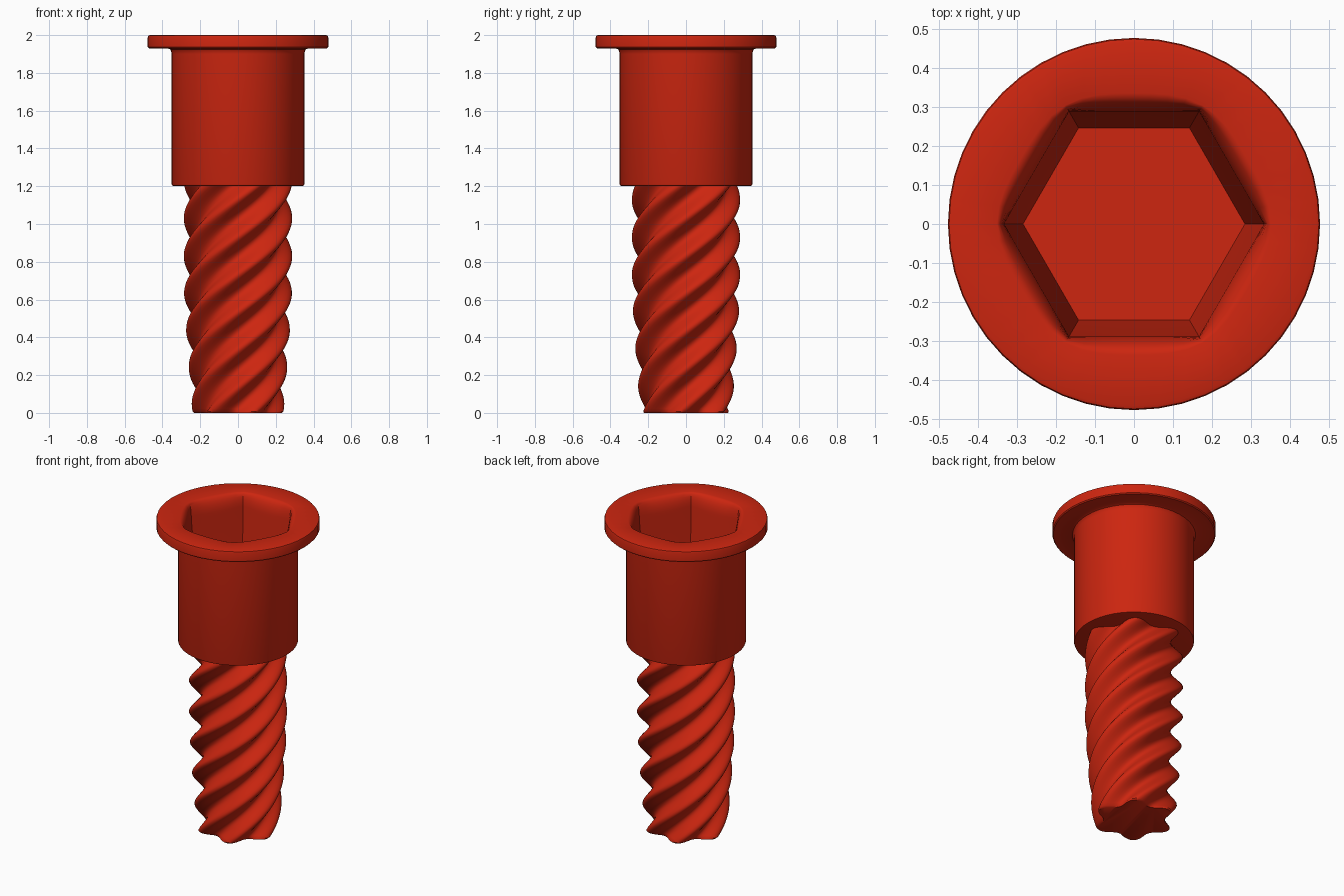
import bpy
import bmesh
from math import cos, sin, pi, radians

if "Cube" in bpy.data.objects:
    bpy.data.objects.remove(bpy.data.objects["Cube"], do_unlink=True)

red = bpy.data.materials.new("red")
red.use_nodes = True
colour = (0.61, 0.019, 0.005, 1)
red.diffuse_color = colour
red.node_tree.nodes["Principled BSDF"].inputs["Base Color"].default_value = colour


def loft(name, rings, angle):
    """Skin closed rings of points and cap both ends."""
    bm = bmesh.new()
    loops = [[bm.verts.new(p) for p in ring] for ring in rings]
    for low, high in zip(loops, loops[1:]):
        n = len(low)
        for i in range(n):
            j = (i + 1) % n
            bm.faces.new((low[i], low[j], high[j], high[i]))
    bm.faces.new(loops[0][::-1])
    bm.faces.new(loops[-1])
    bmesh.ops.recalc_face_normals(bm, faces=bm.faces)
    mesh = bpy.data.meshes.new(name)
    bm.to_mesh(mesh)
    bm.free()
    mesh.materials.append(red)
    obj = bpy.data.objects.new(name, mesh)
    bpy.context.collection.objects.link(obj)
    bpy.ops.object.select_all(action="DESELECT")
    obj.select_set(True)
    bpy.context.view_layer.objects.active = obj
    bpy.ops.object.shade_smooth_by_angle(angle=radians(angle))
    return obj


def ring(radius_at, z, count):
    angles = [2 * pi * i / count for i in range(count)]
    return [(radius_at(a) * cos(a), radius_at(a) * sin(a), z) for a in angles]


def hexagon(corner):
    return lambda a: corner * cos(pi / 6) / cos(a % (pi / 3) - pi / 6)


# Head: sleeve and flange outside, hexagonal socket inside
SIDES = 48
outer = [(0.342, 1.202), (0.349, 1.204), (0.352, 1.212), (0.352, 1.90),
         (0.354, 1.915), (0.36, 1.925), (0.372, 1.93), (0.472, 1.93),
         (0.478, 1.936), (0.478, 1.988), (0.475, 1.997), (0.467, 2.0)]
head = [ring(lambda a, r=r: r, z, SIDES) for r, z in outer]


def rim(t):
    # Blend from the rounded opening (t = 0) down to the sharp hexagon (t = 1)
    wall = hexagon(0.333)
    k = sin(t * pi / 2)
    return lambda a: (0.344 + 0.008 * cos(6 * a)) * (1 - k) + wall(a) * k


STEPS = 7
for i in range(STEPS + 1):
    t = i / STEPS
    head.append(ring(rim(t), 2 - 0.11 * (1 - cos(t * pi / 2)), SIDES))
head.append(ring(hexagon(0.285), 1.4, SIDES))
loft("head", head, 35)

# Shank: six twisted ridges, slightly tapered towards the tip
PITCH, TOP = 1.2, 1.22


def ridge_radius(z, scale=1):
    turn = 2 * pi * (z - 1.03) / PITCH
    taper = max(0, 1 - z / 0.68)
    crest = (0.287 - 0.045 * taper ** 1.3) * scale

    def radius_at(a):
        wave = (0.5 + 0.5 * cos(6 * (a - turn))) ** 1.15
        return crest * (0.75 + 0.25 * wave)
    return radius_at


LAYERS = 90
shank = [ring(ridge_radius(0, 0.975), 0, 96)]
for i in range(LAYERS + 1):
    z = 0.008 + (TOP - 0.008) * i / LAYERS
    shank.append(ring(ridge_radius(z), z, 96))
loft("threaded_shank", shank, 40)
